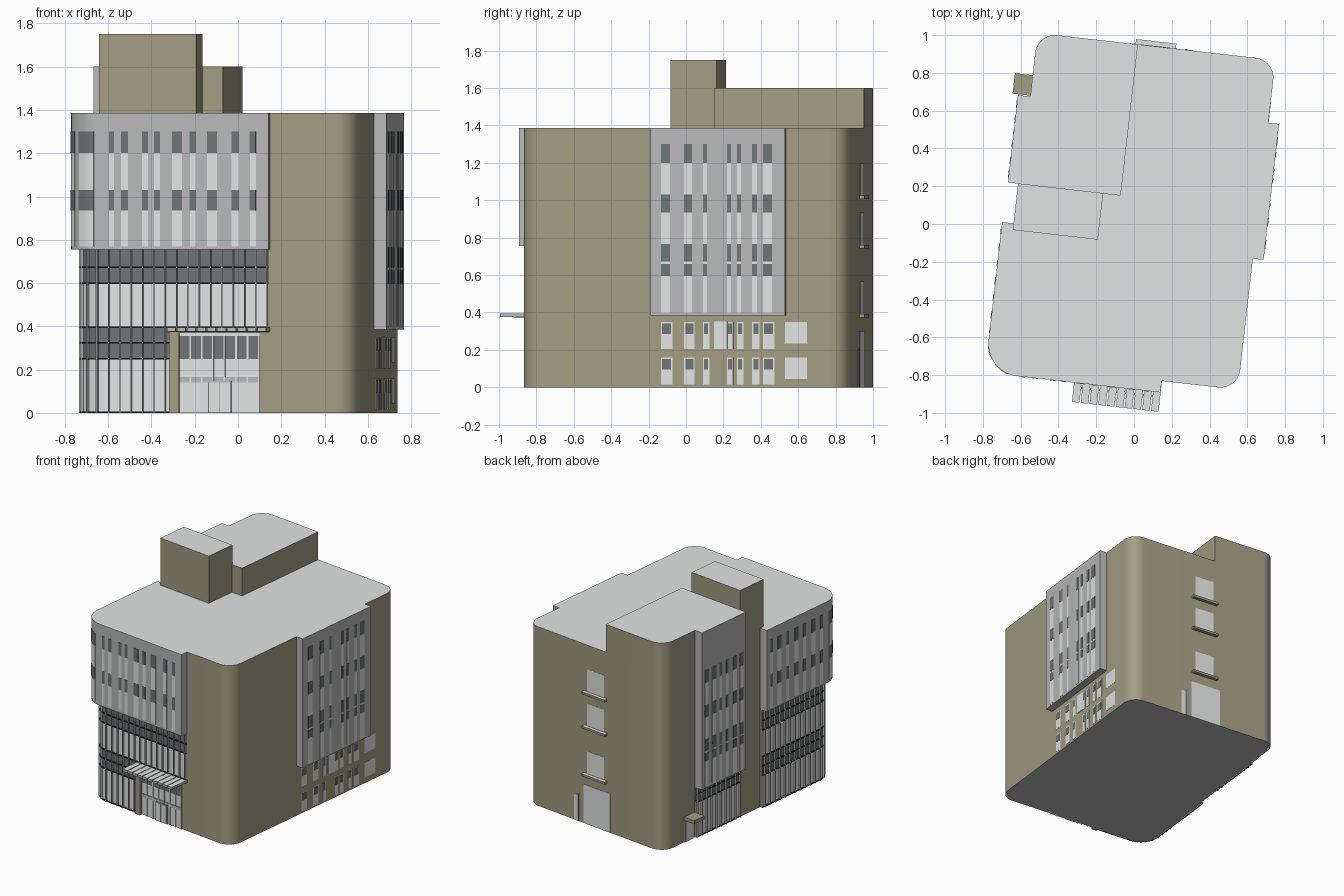
import bpy, bmesh, math
from mathutils import Matrix

if "Cube" in bpy.data.objects:
    bpy.data.objects.remove(bpy.data.objects["Cube"])

TURN = Matrix.Rotation(math.radians(-6.5), 4, 'Z')   # whole building is turned a little


def colour(name, r, g, b):
    m = bpy.data.materials.new(name)
    m.diffuse_color = (r, g, b, 1)
    m.use_nodes = True
    m.node_tree.nodes["Principled BSDF"].inputs["Base Color"].default_value = m.diffuse_color
    return m


BEIGE = colour("beige_wall", 0.365, 0.338, 0.225)
GREY = colour("grey_cladding", 0.475, 0.485, 0.48)
LIGHT = colour("light_grey", 0.76, 0.78, 0.77)
DARK = colour("dark_glass", 0.16, 0.175, 0.175)
BLACK = colour("black_trim", 0.02, 0.02, 0.02)


class Part:
    """Collects prisms into one mesh object, in unturned building coordinates."""

    def __init__(self, name):
        self.name, self.bm, self.mats = name, bmesh.new(), []

    def slot(self, mat):
        if mat not in self.mats:
            self.mats.append(mat)
        return self.mats.index(mat)

    def prism(self, pts, z0, z1, mat, top=None, base=None):
        lo = [self.bm.verts.new((x, y, z0)) for x, y in pts]
        hi = [self.bm.verts.new((x, y, z1)) for x, y in pts]
        n = len(pts)
        for i in range(n):
            j = (i + 1) % n
            self.bm.faces.new((lo[i], lo[j], hi[j], hi[i])).material_index = self.slot(mat)
        self.bm.faces.new(lo[::-1]).material_index = self.slot(base or mat)
        self.bm.faces.new(hi).material_index = self.slot(top or mat)

    def box(self, x0, x1, y0, y1, z0, z1, mat, top=None, base=None):
        self.prism([(x0, y0), (x1, y0), (x1, y1), (x0, y1)], z0, z1, mat, top, base)

    def along(self, wall, s0, s1, z0, z1, o0, o1, mat):
        s = wall.stations(s0, s1)
        self.prism([wall.at(t, o1) for t in s] + [wall.at(t, o0) for t in reversed(s)], z0, z1, mat)

    def done(self):
        bmesh.ops.recalc_face_normals(self.bm, faces=self.bm.faces)
        me = bpy.data.meshes.new(self.name)
        self.bm.to_mesh(me)
        self.bm.free()
        me.transform(TURN)
        for m in self.mats:
            me.materials.append(m)
        bpy.context.collection.objects.link(bpy.data.objects.new(self.name, me))


class Wall:
    """Front wall, rounded left corner and left wall, measured by length from the right end."""

    def __init__(self, front, left, r, right=0.24, back=-0.069):
        self.front, self.left, self.r, self.right = front, left, r, right
        self.a = right - (left + r)
        self.b = self.a + r * math.pi / 2
        self.end = self.b + back - (front + r)

    def at(self, s, o=0.0):
        if s <= self.a:
            return (self.right - s, self.front - o)
        if s >= self.b:
            return (self.left - o, self.front + self.r + s - self.b)
        t = (s - self.a) / self.r
        return (self.left + self.r - (self.r + o) * math.sin(t),
                self.front + self.r - (self.r + o) * math.cos(t))

    def stations(self, s0, s1, n=14):
        mid = [self.a + (self.b - self.a) * i / n for i in range(n + 1)]
        return [s0] + [m for m in mid if s0 + 1e-4 < m < s1 - 1e-4] + [s1]


def arc(cx, cy, r, a0, a1, n=14):
    return [(cx + r * math.cos(math.radians(a0 + (a1 - a0) * i / n)),
             cy + r * math.sin(math.radians(a0 + (a1 - a0) * i / n))) for i in range(n + 1)]


upper = Wall(-0.870, -0.695, 0.17)
lower = Wall(-0.809, -0.645, 0.14)
inner = [lower.at(s) for s in lower.stations(0, lower.end)]
back_left = arc(-0.517, 0.842, 0.105, 180, 90)

# main block, beige walls, light roof and grey underside
p = Part("main_block")
p.prism(inner + [(-0.622, -0.069)] + back_left + arc(0.541, 0.842, 0.105, 90, 0)
        + arc(0.541, -0.704, 0.105, 0, -90), 0, 1.385, BEIGE, LIGHT, GREY)
p.done()

# roof storey and stair tower
p = Part("roof_storey")
p.prism([(-0.087, 0.141), (-0.622, 0.141)] + back_left + [(-0.087, 0.947)], 1.38, 1.6, BEIGE, LIGHT)
p.done()
p = Part("stair_tower")
p.box(-0.634, -0.181, -0.104, 0.144, 0, 1.75, BEIGE, LIGHT, GREY)
p.done()

# overhanging grey upper volume
p = Part("upper_front_volume")
p.prism([upper.at(s) for s in upper.stations(0, upper.end)] + inner[::-1], 0.755, 1.385, GREY, LIGHT)
p.done()

BAYS = [(.058, .086), (.136, .17), (.239, .285), (.337, .365), (.402, .448), (.504, .532),
        (.56, .587), (.653, .685), (.718, .741), (.813, .90), (.935, 1.0), (1.07, 1.10),
        (1.15, 1.19), (1.25, 1.28), (1.33, 1.37), (1.43, 1.455), (1.51, 1.55), (1.60, 1.625)]
p = Part("upper_front_windows")
for a, b in BAYS:
    p.along(upper, a, b, 0.77, 1.30, -0.002, 0.0015, LIGHT)
    for z0, z1 in ((0.935, 1.03), (1.20, 1.30)):
        p.along(upper, a, b, z0, z1, -0.002, 0.003, DARK)
p.done()

# curtain wall under the overhang; the lower storey stops at the entrance
DOOR_S = 0.466
p = Part("curtain_wall_glass")
for s0, z0, z1, m in ((.005, .60, .755, DARK), (.005, .395, .60, LIGHT),
                      (DOOR_S, .25, .395, DARK), (DOOR_S, 0, .25, LIGHT)):
    p.along(lower, s0, lower.end, z0, z1, -0.002, 0.004, m)
p.done()
p = Part("curtain_wall_bars")
for s0, z in ((.005, .596), (.005, .67), (.005, .392), (DOOR_S, .32), (DOOR_S, .246), (DOOR_S, 0)):
    p.along(lower, s0, lower.end, z, z + 0.007, 0, 0.012, BLACK)
s = 0.008
while s < lower.end:
    p.along(lower, s, s + 0.005, 0 if s > DOOR_S else 0.392, 0.755, 0, 0.018, GREY)
    s += 0.0527
p.done()

# entrance: beige pier and lintel, glazing, doors
p = Part("entrance_frame")
p.box(-0.226, -0.18, -0.835, -0.80, 0, 0.385, BEIGE)
p.box(-0.18, 0.235, -0.825, -0.80, 0.37, 0.385, BEIGE)
p.done()
p = Part("entrance_glazing")
p.box(-0.18, 0.192, -0.813, -0.80, 0, 0.37, LIGHT)
p.box(-0.18, 0.192, -0.818, -0.80, 0.14, 0.165, GREY)
for i in range(7):
    u = -0.178 + i * 0.0532
    p.box(u, u + 0.045, -0.816, -0.80, 0.25, 0.355, DARK)
    p.box(u + 0.045, u + 0.052, -0.819, -0.80, 0, 0.355, LIGHT)
p.box(-0.047, 0.062, -0.821, -0.80, 0, 0.148, GREY)
for u in (-0.042, 0.01):
    p.box(u, u + 0.047, -0.824, -0.80, 0.004, 0.14, LIGHT)
p.done()

# slatted canopy: broad light blades carried on two dark beams
p = Part("entrance_canopy")
for i in range(10):
    u = -0.22 + i * 0.0468
    p.box(u, u + 0.040, -0.973, -0.805, 0.376, 0.395, GREY, LIGHT)
for v in (-0.90, -0.83):
    p.box(-0.22, 0.241, v, v + 0.01, 0.374, 0.393, DARK)
p.done()

# projecting grey panels on the right and left sides
p = Part("right_panel")
p.box(0.64, 0.703, -0.111, 0.613, 0.385, 1.385, GREY, LIGHT)
p.done()
p = Part("left_panel")
p.box(-0.688, -0.615, 0.143, 0.608, 0.385, 1.6, GREY, LIGHT)
p.done()

ROWS = ((0.595, 0.66), (0.672, 0.765), (0.935, 1.03), (1.20, 1.30))
RIGHT = [(-.054, -.006), (.07, .113), (.172, .193), (.301, .322), (.355, .376), (.436, .463), (.495, .543)]
LEFT = [(.170, .21), (.24, .28), (.33, .355), (.40, .425), (.46, .50), (.54, .58)]
for name, side, u, cols in (("right_panel_windows", 1, 0.703, RIGHT), ("left_panel_windows", -1, 0.688, LEFT)):
    p = Part(name)
    for a, b in cols:
        for o, z0, z1, m in [(0.0015, 0.40, 1.30, LIGHT)] + [(0.003, r[0], r[1], DARK) for r in ROWS]:
            x0, x1 = sorted((side * (u - 0.002), side * (u + o)))
            p.box(x0, x1, a, b, z0, z1, m)
    p.done()

# small windows low on the right wall
p = Part("right_lower_windows")
for z in (0.015, 0.205):
    for a, b in RIGHT:
        p.box(0.64, 0.6475, a - 0.006, b + 0.006, z, z + 0.145, LIGHT)
        p.box(0.64, 0.649, a, b, z + 0.08, z + 0.137, DARK)
    p.box(0.64, 0.6475, 0.606, 0.724, z + 0.028, z + 0.145, LIGHT)
p.box(0.64, 0.651, 0.224, 0.296, 0.205, 0.352, LIGHT)
p.done()

# glazing under the left panel
p = Part("left_lower_glazing")
p.box(-0.632, -0.62, 0.146, 0.606, 0, 0.27, LIGHT)
p.box(-0.632, -0.62, 0.146, 0.606, 0.27, 0.385, DARK)
for z in (0.0, 0.266, 0.33):
    p.box(-0.638, -0.62, 0.146, 0.606, z, z + 0.007, BLACK)
for i in range(10):
    v = 0.146 + i * 0.0503
    p.box(-0.645, -0.62, v, v + 0.006, 0, 0.385, GREY)
p.done()

# side door with beige canopy
p = Part("side_door")
p.box(-0.627, -0.61, 0.63, 0.71, 0, 0.165, LIGHT)
p.done()
p = Part("side_door_canopy")
p.box(-0.717, -0.61, 0.613, 0.722, 0.168, 0.195, BEIGE)
p.done()

# back wall windows, sills, loading door and small door
p = Part("back_windows")
for z0, z1 in ((0.39, 0.565), (0.76, 0.935), (1.025, 1.20)):
    p.box(-0.07, 0.085, 0.94, 0.949, z0, z1, LIGHT)
p.box(-0.13, 0.12, 0.94, 0.949, 0, 0.30, LIGHT)
p.box(0.175, 0.21, 0.94, 0.949, 0, 0.20, LIGHT)
p.box(0.165, 0.175, 0.94, 0.952, 0, 0.21, DARK)
p.done()
p = Part("back_sills")
for z in (0.373, 0.743, 1.008):
    p.box(-0.10, 0.115, 0.94, 0.974, z, z + 0.018, BEIGE, LIGHT)
p.done()

# smooth the rounded corners, keep hard edges
for ob in bpy.data.objects:
    ob.select_set(True)
    bpy.context.view_layer.objects.active = ob
bpy.ops.object.shade_smooth_by_angle(angle=math.radians(30))
